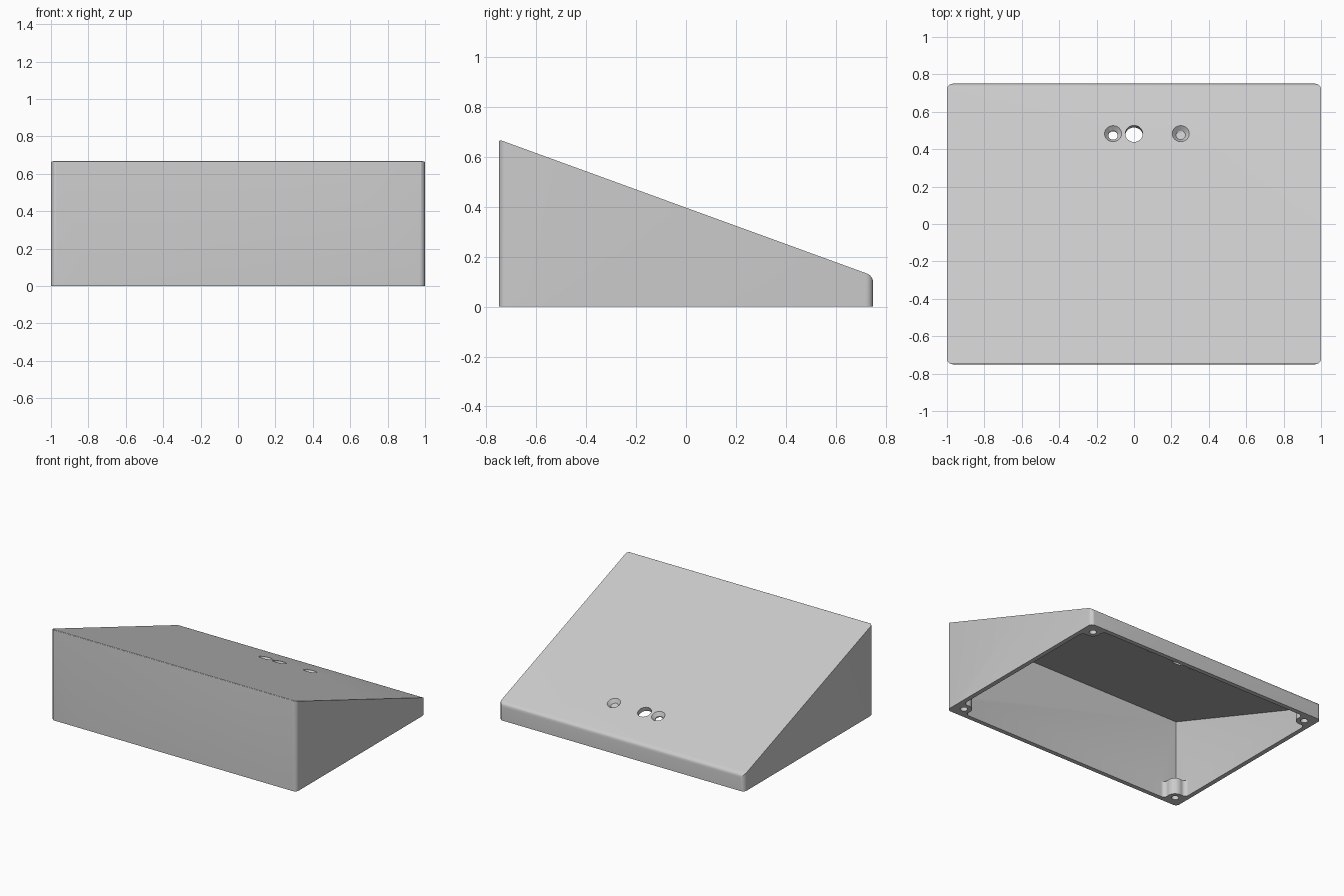
import bpy, bmesh, math
from mathutils import Vector, Matrix

cube = bpy.data.objects.get("Cube")
if cube:
    bpy.data.objects.remove(cube)

WIDTH, DEPTH = 2.0, 1.5
WALL, ROOF = 0.033, 0.033
TILT = math.radians(20)
MID_HEIGHT = 0.397
POST_INSET, POST_R, FILLET_R, POST_HEIGHT = 0.08, 0.055, 0.03, 0.12
HX, HY = WIDTH / 2, DEPTH / 2

grey = bpy.data.materials.new("light_grey")
grey.use_nodes = True
grey.diffuse_color = (0.6, 0.6, 0.6, 1)
grey.node_tree.nodes["Principled BSDF"].inputs["Base Color"].default_value = grey.diffuse_color


def roof_z(y, drop=0.0):
    return MID_HEIGHT - math.tan(TILT) * y - drop / math.cos(TILT)


def prism(name, outline, direction, bevels=()):
    """Extrude a closed outline; bevels holds (rule, radius) for chosen edges."""
    bm = bmesh.new()
    face = bm.faces.new([bm.verts.new(p) for p in outline])
    top = bmesh.ops.extrude_face_region(bm, geom=[face])["geom"]
    bmesh.ops.translate(bm, vec=direction, verts=[v for v in top if isinstance(v, bmesh.types.BMVert)])
    for rule, radius in bevels:
        edges = [e for e in bm.edges if all(rule(v.co) for v in e.verts)
                 and abs((e.verts[0].co - e.verts[1].co).normalized().dot(Vector(direction).normalized())) > 0.99]
        bmesh.ops.bevel(bm, geom=edges, offset=radius, segments=6, profile=0.5, affect="EDGES")
    bmesh.ops.recalc_face_normals(bm, faces=bm.faces)
    return finish(name, bm)


def finish(name, bm):
    mesh = bpy.data.meshes.new(name)
    bm.to_mesh(mesh)
    bm.free()
    mesh.materials.append(grey)
    obj = bpy.data.objects.new(name, mesh)
    bpy.context.collection.objects.link(obj)
    return obj


def cone(name, r_low, r_high, length, matrix):
    bm = bmesh.new()
    bmesh.ops.create_cone(bm, cap_ends=True, segments=32, radius1=r_low, radius2=r_high,
                          depth=length, matrix=matrix)
    return finish(name, bm)


def combine(target, tool, operation):
    mod = target.modifiers.new(operation.lower(), "BOOLEAN")
    mod.operation, mod.object, mod.solver = operation, tool, "EXACT"
    bpy.context.view_layer.objects.active = target
    bpy.ops.object.modifier_apply(modifier=mod.name)
    bpy.data.objects.remove(tool)


def wedge(name, inset, bottom, drop, bevels=()):
    x, y = HX - inset, HY - inset
    side = [(-x, -y, bottom), (-x, y, bottom), (-x, y, roof_z(y, drop)), (-x, -y, roof_z(-y, drop))]
    return prism(name, side, (2 * x, 0, 0), bevels)


# Sloped shell with softened top edges and rounded vertical corners
shell = wedge("sloped_enclosure", 0, 0, 0, [
    (lambda c: c.y > 0 and c.z > 0.05, 0.025),
    (lambda c: c.y < 0 and c.z > 0.05, 0.01)])
corners = [(-HX, -HY, -0.1), (HX, -HY, -0.1), (HX, HY, -0.1), (-HX, HY, -0.1)]
combine(shell, prism("plan", corners, (0, 0, 1), [(lambda c: True, 0.03)]), "INTERSECT")
combine(shell, wedge("cavity", WALL, -0.1, ROOF), "DIFFERENCE")


# Screw post outline in one corner: wall fillet, round nose, wall fillet
def post_outline():
    low = WALL - POST_INSET + FILLET_R
    reach = POST_R + FILLET_R
    run = math.sqrt(reach ** 2 - low ** 2)
    lean = math.atan2(low, run)
    steps = 8
    half = []
    for i in range(steps + 1):
        a = -math.pi / 2 + (lean - math.pi / 2) * i / steps
        half.append((run + FILLET_R * math.cos(a), low + FILLET_R * math.sin(a)))
    for i in range(1, steps + 1):
        a = lean + (math.pi / 4 - lean) * i / steps
        half.append((POST_R * math.cos(a), POST_R * math.sin(a)))
    full = half + [(b, a) for a, b in reversed(half[:-1])]
    full = [(a + POST_INSET, b + POST_INSET) for a, b in full]
    edge = WALL - 0.01
    return [(edge, edge), (full[0][0], edge)] + full + [(edge, full[-1][1])]


# Four screw posts with blind pilot holes
for sx in (-1, 1):
    for sy in (-1, 1):
        outline = [(sx * (HX - a), sy * (HY - b), 0) for a, b in post_outline()]
        combine(shell, prism("post", outline, (0, 0, POST_HEIGHT)), "UNION")
for sx in (-1, 1):
    for sy in (-1, 1):
        spot = Matrix.Translation((sx * (HX - POST_INSET), sy * (HY - POST_INSET), 0))
        combine(shell, cone("pilot", 0.025, 0.025, 0.18, spot), "DIFFERENCE")

# Cable hole and two countersunk holes, square to the sloping roof
HOLE_Y = 0.483
for x, countersunk in ((-0.112, True), (0.0, False), (0.25, True)):
    base = Matrix.Translation((x, HOLE_Y, roof_z(HOLE_Y))) @ Matrix.Rotation(-TILT, 4, "X")
    radius = 0.025 if countersunk else 0.047
    combine(shell, cone("drill", radius, radius, 0.2, base), "DIFFERENCE")
    if countersunk:
        sink = base @ Matrix.Translation((0, 0, -0.005))
        combine(shell, cone("sink", 0.025, 0.058, 0.04, sink), "DIFFERENCE")

# Smooth the rounded parts, keep the edges crisp
bpy.ops.object.select_all(action="DESELECT")
shell.select_set(True)
bpy.context.view_layer.objects.active = shell
bpy.ops.object.shade_smooth_by_angle(angle=math.radians(30))
